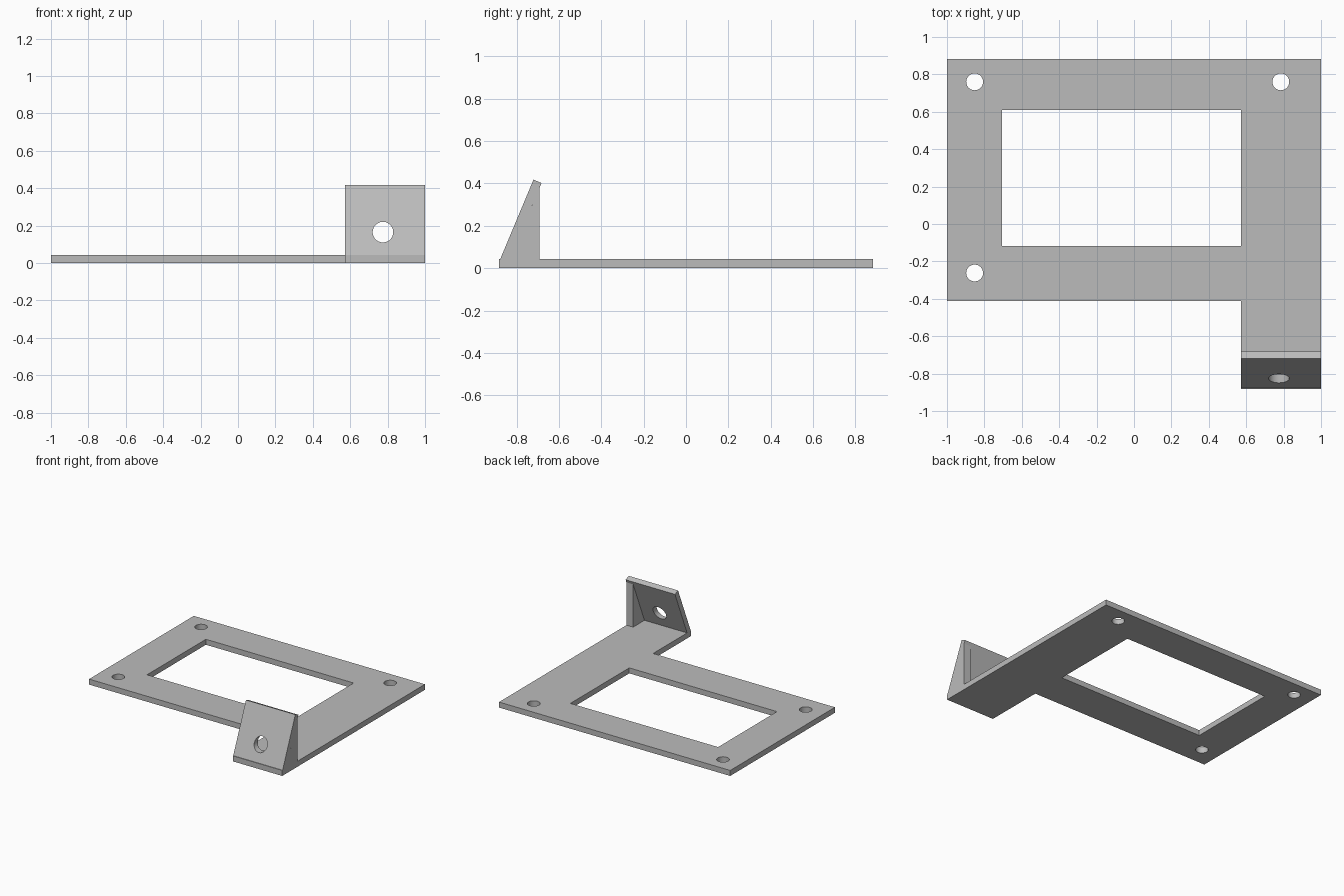
import bpy, bmesh, math
from mathutils import Vector

cube = bpy.data.objects.get("Cube")
if cube:
    bpy.data.objects.remove(cube, do_unlink=True)

grey = bpy.data.materials.new("plain grey")
grey.use_nodes = True
COLOUR = (0.5, 0.5, 0.5, 1)
grey.diffuse_color = COLOUR
grey.node_tree.nodes["Principled BSDF"].inputs["Base Color"].default_value = COLOUR


def prism(name, points, sweep):
    """Extrude a flat 3D outline along a vector into a closed solid."""
    bm = bmesh.new()
    face = bm.faces.new([bm.verts.new(p) for p in points])
    ext = bmesh.ops.extrude_face_region(bm, geom=[face], use_keep_orig=True)
    moved = [v for v in ext["geom"] if isinstance(v, bmesh.types.BMVert)]
    bmesh.ops.translate(bm, verts=moved, vec=sweep)
    bmesh.ops.recalc_face_normals(bm, faces=bm.faces[:])
    mesh = bpy.data.meshes.new(name)
    bm.to_mesh(mesh)
    bm.free()
    mesh.materials.append(grey)
    obj = bpy.data.objects.new(name, mesh)
    bpy.context.collection.objects.link(obj)
    return obj


def circle(centre, radius, u, v, sides=48):
    """Points of a circle in the plane of u and v."""
    angles = [2 * math.pi * i / sides for i in range(sides)]
    return [Vector(centre) + radius * (math.cos(a) * Vector(u) + math.sin(a) * Vector(v))
            for a in angles]


def cut(target, points, sweep):
    """Cut a prism out of the target and discard the cutter."""
    cutter = prism("cutter", points, sweep)
    cutter.hide_render = True
    mod = target.modifiers.new("cut", "BOOLEAN")
    mod.operation, mod.solver, mod.object = "DIFFERENCE", "EXACT", cutter
    bpy.context.view_layer.objects.active = target
    bpy.ops.object.modifier_apply(modifier=mod.name)
    bpy.data.objects.remove(cutter, do_unlink=True)


def smooth_holes(obj):
    bpy.ops.object.select_all(action="DESELECT")
    obj.select_set(True)
    bpy.context.view_layer.objects.active = obj
    bpy.ops.object.shade_smooth_by_angle(angle=math.radians(30))


X, Y, Z = Vector((1, 0, 0)), Vector((0, 1, 0)), Vector((0, 0, 1))
THICK = 0.043
TAB_X = 0.573
FRONT, BACK = -0.882, 0.882

# Flat frame with a tab running forward on one side
outline = [(-1, -0.412), (TAB_X, -0.412), (TAB_X, FRONT), (1, FRONT), (1, BACK), (-1, BACK)]
frame = prism("base_frame", [(x, y, 0) for x, y in outline], Z * THICK)

# Rectangular opening
opening = [(-0.705, -0.117), (TAB_X, -0.117), (TAB_X, 0.61), (-0.705, 0.61)]
cut(frame, [(x, y, -0.1) for x, y in opening], Z * 0.3)

# Corner screw holes
for x, y in [(-0.852, 0.76), (0.785, 0.76), (-0.852, -0.262)]:
    cut(frame, circle((x, y, -0.1), 0.045, X, Y), Z * 0.3)
smooth_holes(frame)

# Leaning plate at the front of the tab
plate_side = [(-0.877, THICK), (-0.72, 0.418), (-0.682, 0.402), (-0.832, THICK)]
plate = prism("leaning_plate", [(TAB_X, y, z) for y, z in plate_side], X * (1 - TAB_X))
cut(plate, circle((0.775, -1.2, 0.165), 0.055, X, Z), Y * 0.8)
smooth_holes(plate)

# Triangular gusset behind the plate, flush with the outer edge
gusset_side = [(-0.832, THICK), (-0.692, 0.378), (-0.692, THICK)]
prism("gusset", [(0.942, y, z) for y, z in gusset_side], X * 0.058)
